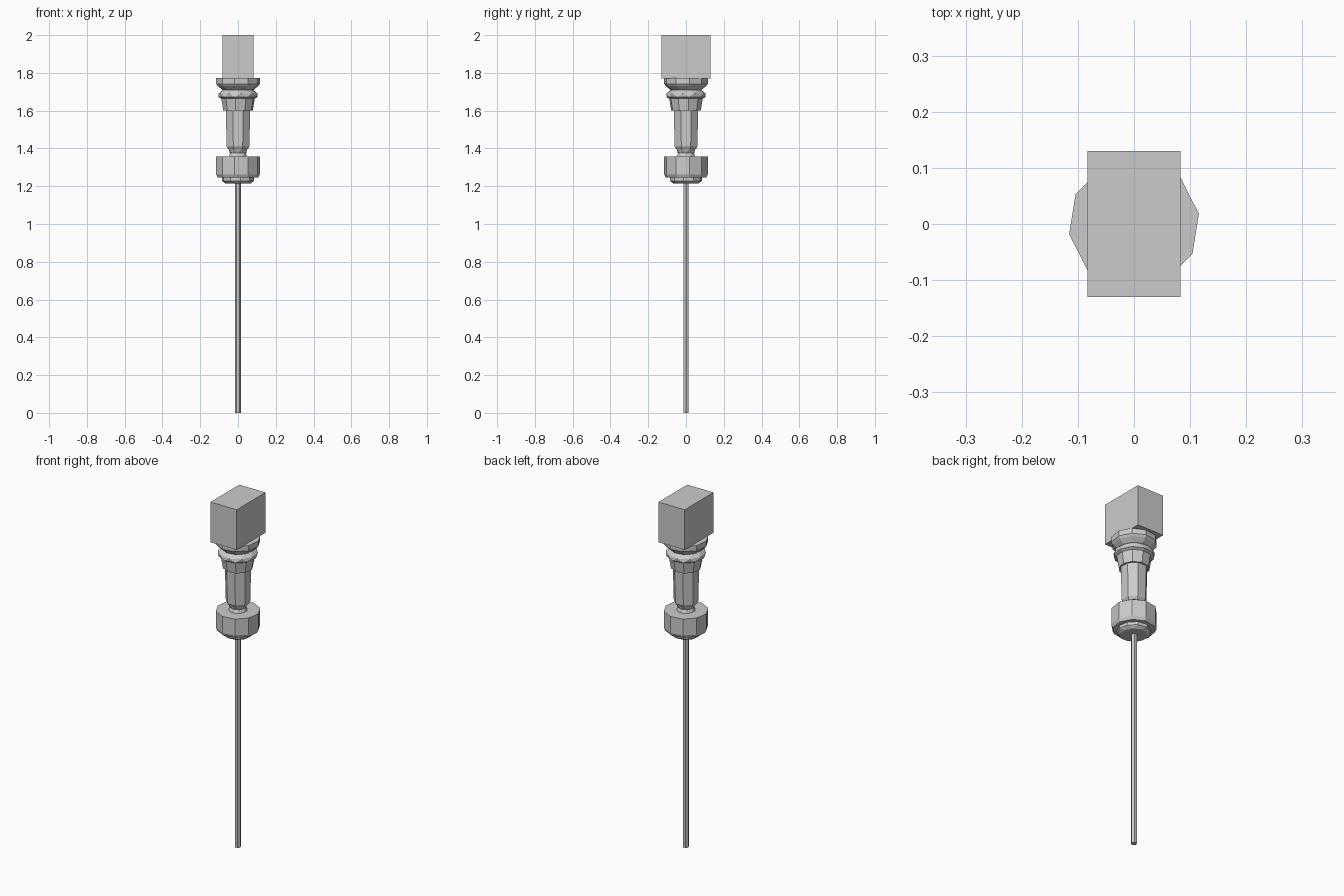
import bpy, bmesh
from math import cos, sin, tau, radians

if "Cube" in bpy.data.objects:
    bpy.data.objects.remove(bpy.data.objects["Cube"], do_unlink=True)

COLOUR = (0.6, 0.6, 0.6, 1.0)
grey = bpy.data.materials.new("plain grey")
grey.use_nodes = True
grey.diffuse_color = COLOUR
grey.node_tree.nodes["Principled BSDF"].inputs["Base Color"].default_value = COLOUR


def finish(name, bm):
    """Turn a bmesh into a flat-shaded grey object."""
    bmesh.ops.recalc_face_normals(bm, faces=bm.faces)
    mesh = bpy.data.meshes.new(name)
    bm.to_mesh(mesh)
    bm.free()
    mesh.materials.append(grey)
    bpy.context.collection.objects.link(bpy.data.objects.new(name, mesh))


def turned(name, sides, start, profile):
    """Stack rings of (height, radius, twist in half steps), bottom to top."""
    bm = bmesh.new()
    rings = []
    for z, r, twist in profile:
        angles = [radians(start) + tau * (i + twist / 2) / sides for i in range(sides)]
        rings.append([bm.verts.new((r * cos(a), r * sin(a), z)) for a in angles])
    bm.faces.new(rings[0])
    bm.faces.new(rings[-1])
    for k in range(len(rings) - 1):
        low, high = rings[k], rings[k + 1]
        twisted = profile[k][2] != profile[k + 1][2]
        for i in range(sides):
            j = (i + 1) % sides
            if not twisted:
                bm.faces.new((low[i], low[j], high[j], high[i]))
            elif profile[k + 1][2] > profile[k][2]:
                bm.faces.new((low[i], low[j], high[i]))
                bm.faces.new((low[j], high[j], high[i]))
            else:
                bm.faces.new((low[i], low[j], high[j]))
                bm.faces.new((low[i], high[j], high[i]))
    finish(name, bm)


# Thin probe rod
turned("rod", 6, 0, [(0, 0.016, 0), (1.22, 0.016, 0)])

# Clamping nut with a small faceted step beneath
turned("nut_step", 10, 9, [(1.215, 0.068, 0), (1.228, 0.086, 1), (1.25, 0.086, 1)])
turned("nut", 10, 9, [(1.245, 0.108, 0), (1.262, 0.117, 0), (1.357, 0.117, 0)])

# Pinched neck and slender stem
turned("neck", 8, 22.5, [(1.35, 0.052, 0), (1.375, 0.043, 1), (1.40, 0.055, 0)])
turned("stem", 8, 22.5, [(1.395, 0.055, 0), (1.41, 0.065, 0), (1.605, 0.07, 0)])

# Stepped collar below the head
turned("lower_collar", 10, 9, [(1.60, 0.079, 0), (1.665, 0.09, 0)])
turned("middle_collar", 10, 9, [(1.66, 0.084, 0), (1.672, 0.104, 0),
                                (1.692, 0.104, 1), (1.712, 0.078, 0)])
turned("upper_collar", 10, 9, [(1.705, 0.078, 0), (1.73, 0.108, 0),
                               (1.742, 0.117, 0), (1.772, 0.117, 0)])

# Rectangular head
bm = bmesh.new()
bmesh.ops.create_cube(bm, size=1)
bmesh.ops.scale(bm, vec=(0.166, 0.26, 0.23), verts=bm.verts)
bmesh.ops.translate(bm, vec=(0, 0, 1.885), verts=bm.verts)
finish("head_box", bm)
